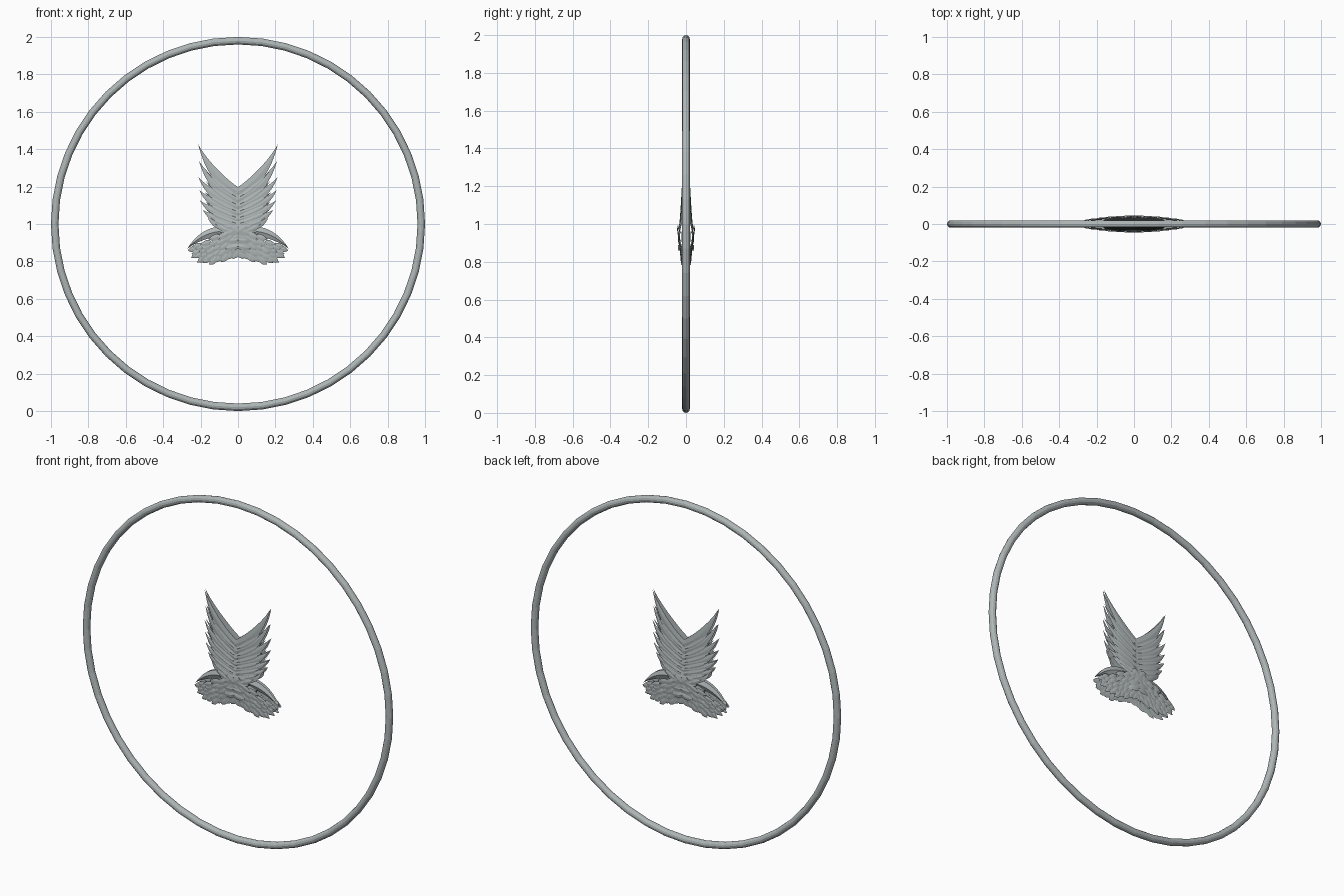
import bpy, bmesh, math
from mathutils import Vector

cube = bpy.data.objects.get("Cube")
if cube:
    bpy.data.objects.remove(cube, do_unlink=True)

GREY = (0.43, 0.47, 0.47, 1.0)
metal = bpy.data.materials.new("pale grey metal")
metal.use_nodes = True
metal.diffuse_color = GREY
metal.node_tree.nodes["Principled BSDF"].inputs["Base Color"].default_value = GREY


def lerp(a, b, t):
    return a + (b - a) * t


def sample(points, x):
    """Height of a polyline at x."""
    for (x0, z0), (x1, z1) in zip(points, points[1:]):
        if x <= x1:
            return lerp(z0, z1, (x - x0) / (x1 - x0))
    return points[-1][1]


def feather(bm, base, bend, tip, width, thick=0.004, steps=8, root=0.55):
    """Curved, pointed blade with a raised centre ridge."""
    base, bend, tip = Vector(base), Vector(bend), Vector(tip)
    rings = []
    for i in range(steps):
        t = i / steps
        p = base * (1 - t) ** 2 + bend * 2 * t * (1 - t) + tip * t * t
        d = (bend - base) * (1 - t) + (tip - bend) * t
        side = Vector((-d.z, 0, d.x)).normalized()
        swell = root + (1 - root) * math.sin(math.pi * min(t / 0.9, 1))
        w = width / 2 * swell * (1 - t ** 3)
        out = Vector((0, thick * (1 - 0.6 * t), 0))
        rings.append([bm.verts.new(q) for q in
                      (p + side * w, p - out, p - side * w, p + out * 0.5)])
    end = bm.verts.new(tip)
    for a, b in zip(rings, rings[1:]):
        for k in range(4):
            bm.faces.new((a[k], a[k - 1], b[k - 1], b[k]))
    for k in range(4):
        bm.faces.new((rings[-1][k], rings[-1][k - 1], end))
    bm.faces.new(rings[0])


def finish(name, bm):
    """Turn one quarter of the emblem into an object mirrored both ways."""
    bmesh.ops.recalc_face_normals(bm, faces=bm.faces[:])
    mesh = bpy.data.meshes.new(name)
    bm.to_mesh(mesh)
    bm.free()
    mesh.materials.append(metal)
    obj = bpy.data.objects.new(name, mesh)
    bpy.context.collection.objects.link(obj)
    mirror = obj.modifiers.new("mirror", "MIRROR")
    mirror.use_axis = (True, True, False)
    mirror.use_mirror_merge = False
    return obj


# Hoop
bpy.ops.mesh.primitive_torus_add(
    major_radius=0.98, minor_radius=0.02, major_segments=48, minor_segments=12,
    location=(0, 0, 1), rotation=(math.pi / 2, 0, 0))
hoop = bpy.context.object
hoop.name = "hoop"
hoop.data.materials.append(metal)

# Long flight feathers, from the top pair down: root height, tip x, tip z
bm = bmesh.new()
flight = [(1.165, 0.213, 1.425), (1.125, 0.208, 1.335), (1.088, 0.212, 1.25),
          (1.054, 0.208, 1.182), (1.022, 0.203, 1.125), (0.994, 0.187, 1.075),
          (0.97, 0.16, 1.038)]
for i, (z, tx, tz) in enumerate(flight):
    y = -0.017 - 0.0025 * i
    rise = tz - z
    feather(bm, (-0.012, y, z), (0.135, y - 0.004, z + 0.27 * rise),
            (tx, -0.004 - 0.001 * i, tz), 0.056 - 0.0015 * i, root=0.75)
    # Short feather filling the gap below each long one
    feather(bm, (0.01, y - 0.003, z - 0.018), (0.1, y - 0.005, z + 0.1 * rise),
            (tx - 0.035, y + 0.007, lerp(z, tz, 0.5)), 0.034)
finish("flight_feathers", bm)

# Bent leading arm of each wing
bm = bmesh.new()
feather(bm, (0.02, -0.01, 0.955), (0.16, -0.01, 0.985), (0.272, -0.003, 0.868),
        0.055, thick=0.014, steps=12, root=0.8)
finish("wing_arm", bm)

# Overlapping small feathers, in rows from the lower edge up to the arm
lower = [(0, 0.825), (0.05, 0.805), (0.10, 0.795), (0.17, 0.78),
         (0.22, 0.795), (0.25, 0.81), (0.272, 0.85)]
upper = [(0, 0.985), (0.10, 0.965), (0.16, 0.945), (0.272, 0.875)]
bm = bmesh.new()
ROWS = 5
for r in range(ROWS):
    count = 8 - r // 2
    for c in range(count):
        x = lerp(0.03, 0.268, (c + 0.5 * (r % 2)) / (count - 0.5))
        z = lerp(sample(lower, x), sample(upper, x), r / ROWS)
        z += 0.007 * (c % 2)
        angle = math.radians(lerp(-62, -35, x / 0.27) + 7 * r)
        length = lerp(0.085, 0.05, x / 0.27)
        dx, dz = math.cos(angle) * length, math.sin(angle) * length
        dome = 1 - (x / 0.3) ** 2
        y = -0.010 - dome * (0.012 + 0.0045 * r) - 0.0006 * c
        feather(bm, (x - dx, y - 0.003, z - dz),
                (x - dx * 0.45, y - 0.007, z - dz * 0.3 - 0.006),
                (x, y, z), lerp(0.042, 0.032, x / 0.27), thick=0.003, steps=6)
finish("covert_feathers", bm)

# Fan of feathers where the two wings meet
bm = bmesh.new()
for i in range(4):
    z = 0.985 - 0.034 * i
    y = -0.036 - 0.001 * i
    feather(bm, (-0.01, y, z), (0.05, y - 0.005, z - 0.012),
            (0.115 - 0.012 * i, y + 0.012, z + 0.022 - 0.012 * i), 0.036)
finish("centre_feathers", bm)

# Flat core joining the front and back feather layers
bm = bmesh.new()
bmesh.ops.create_icosphere(bm, subdivisions=2, radius=1)
for v in bm.verts:
    v.co = (v.co.x * 0.13, v.co.y * 0.025, 0.93 + v.co.z * 0.085)
mesh = bpy.data.meshes.new("emblem_core")
bm.to_mesh(mesh)
bm.free()
mesh.materials.append(metal)
bpy.context.collection.objects.link(bpy.data.objects.new("emblem_core", mesh))
